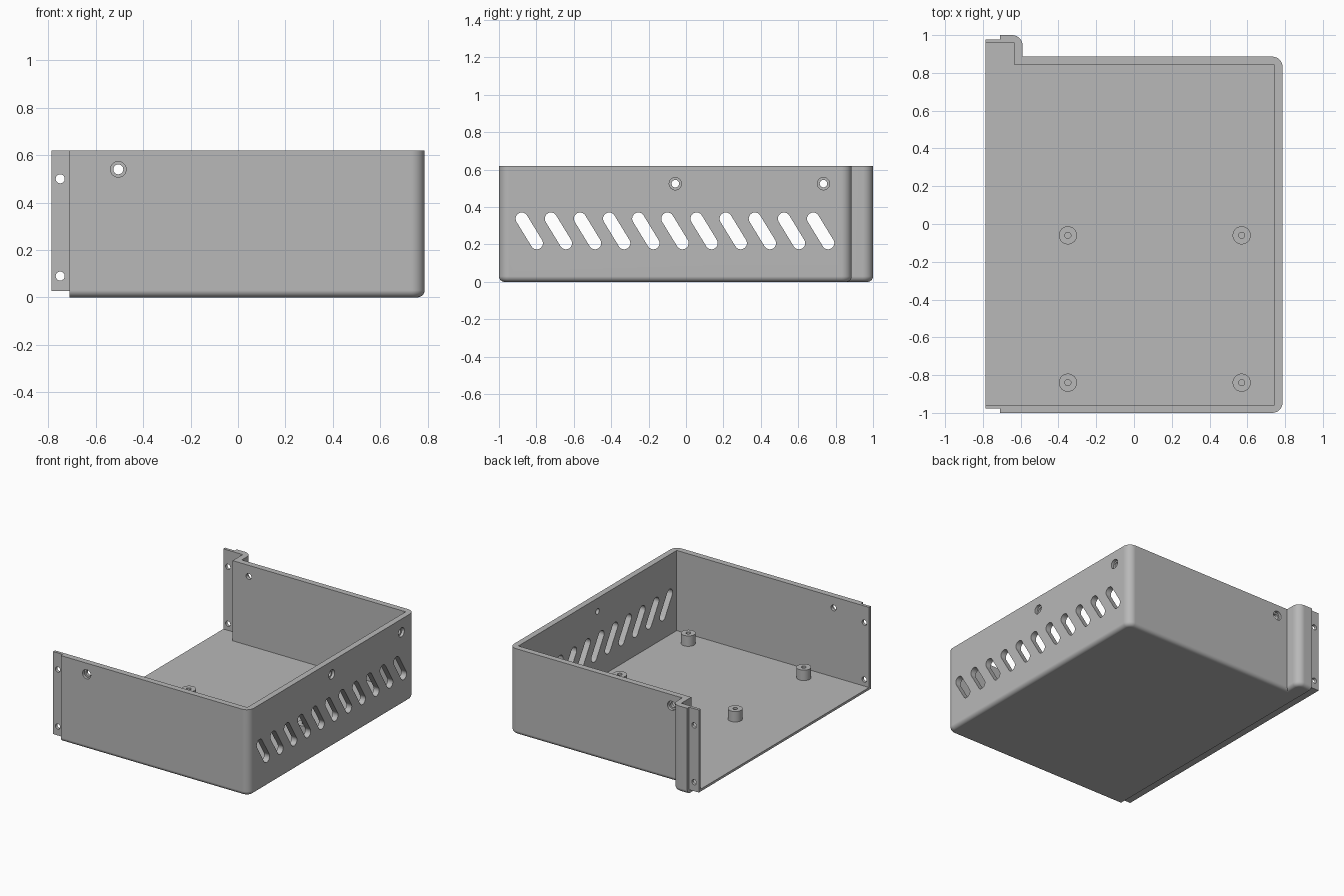
import bpy, bmesh
from math import pi, cos, sin, atan2
from mathutils import Matrix

cube = bpy.data.objects.get("Cube")
if cube:
    bpy.data.objects.remove(cube, do_unlink=True)

grey = bpy.data.materials.new("plain grey")
grey.use_nodes = True
colour = (0.48, 0.48, 0.48, 1)
grey.diffuse_color = colour
grey.node_tree.nodes["Principled BSDF"].inputs["Base Color"].default_value = colour

# Overall sizes
X, FRONT, BACK, BUMP, TOP = 0.787, -1.0, 0.886, 1.0, 0.62
WALL, STEP, LIP_X = 0.043, 0.022, -0.71
BUMP_X = -0.59

# Axis mappings that turn a flat outline into a part extruded along x or y
ALONG_X = Matrix(((0, 0, 1, 0), (1, 0, 0, 0), (0, 1, 0, 0), (0, 0, 0, 1)))
ALONG_Y = Matrix(((1, 0, 0, 0), (0, 0, 1, 0), (0, -1, 0, 0), (0, 0, 0, 1)))


def prism_mesh(points, low, high):
    bm = bmesh.new()
    face = bm.faces.new([bm.verts.new((a, b, low)) for a, b in points])
    moved = bmesh.ops.extrude_face_region(bm, geom=[face])["geom"]
    bmesh.ops.translate(bm, vec=(0, 0, high - low),
                        verts=[v for v in moved if isinstance(v, bmesh.types.BMVert)])
    bmesh.ops.recalc_face_normals(bm, faces=bm.faces)
    return bm


def make_object(name, bm, matrix=None):
    if matrix:
        bm.transform(matrix)
    bmesh.ops.recalc_face_normals(bm, faces=bm.faces)
    mesh = bpy.data.meshes.new(name)
    bm.to_mesh(mesh)
    bm.free()
    mesh.materials.append(grey)
    obj = bpy.data.objects.new(name, mesh)
    bpy.context.collection.objects.link(obj)
    return obj


def prism(name, points, low, high, matrix=None):
    return make_object(name, prism_mesh(points, low, high), matrix)


def circle(a, b, r, n=32):
    return [(a + r * cos(2 * pi * i / n), b + r * sin(2 * pi * i / n)) for i in range(n)]


def rectangle(a0, a1, b0, b1):
    return [(a0, b0), (a1, b0), (a1, b1), (a0, b1)]


def stadium(p, q, r, n=12):
    # Rounded slot outline running from centre p to centre q
    t = atan2(q[1] - p[1], q[0] - p[0])
    return [(c[0] + r * cos(t + s + pi * i / n), c[1] + r * sin(t + s + pi * i / n))
            for c, s in ((q, -pi / 2), (p, pi / 2)) for i in range(n + 1)]


def activate(obj):
    bpy.ops.object.select_all(action='DESELECT')
    obj.select_set(True)
    bpy.context.view_layer.objects.active = obj


def cut(target, cutter):
    activate(target)
    mod = target.modifiers.new("cut", 'BOOLEAN')
    mod.operation, mod.solver, mod.object = 'DIFFERENCE', 'EXACT', cutter
    bpy.ops.object.modifier_apply(modifier=mod.name)
    bpy.data.objects.remove(cutter, do_unlink=True)


def finish(obj):
    activate(obj)
    bpy.ops.object.shade_smooth_by_angle(angle=pi / 6)
    mod = obj.modifiers.new("flat shading", 'WEIGHTED_NORMAL')
    mod.keep_sharp = True


# Solid outer body with rounded upright corners and rounded bottom edges
outline = [(-X, FRONT), (X, FRONT), (X, BACK), (BUMP_X, BACK), (BUMP_X, BUMP), (-X, BUMP)]
bm = prism_mesh(outline, 0, TOP)


def near(v, corner):
    return abs(v.co.x - corner[0]) + abs(v.co.y - corner[1]) < 0.001


rounded = [outline[1], outline[2], outline[4]]
upright = [e for e in bm.edges if any(all(near(v, c) for v in e.verts) for c in rounded)]
bmesh.ops.bevel(bm, geom=upright, offset=0.055, segments=8, profile=0.5, affect='EDGES')
bottom = [e for e in bm.edges if all(v.co.z < 0.001 for v in e.verts)
          and not all(v.co.x < 0.001 - X for v in e.verts)]
bmesh.ops.bevel(bm, geom=bottom, offset=0.03, segments=6, profile=0.5, affect='EDGES')
case = make_object("case_shell", bm)

# Hollow inside, open at the top and on the model's right
cavity = [(-1, FRONT + WALL), (X - WALL, FRONT + WALL), (X - WALL, BACK - WALL),
          (BUMP_X - WALL, BACK - WALL), (BUMP_X - WALL, BUMP - WALL), (-1, BUMP - WALL)]
cut(case, prism("cavity", cavity, WALL, 1))

# Stepped joining lip round the open end
cut(case, prism("lip_front", rectangle(-1, LIP_X, -1.2, FRONT + STEP), -0.1, 1))
cut(case, prism("lip_back", rectangle(-1, LIP_X, BUMP - STEP, 1.2), -0.1, 1))
cut(case, prism("lip_floor", rectangle(-1, LIP_X, -1.2, 1.2), -0.1, 0.026))

# Slanted vents and recessed screw holes in the side wall
for i in range(11):
    y = 0.1558 * i - 0.838
    slot = stadium((y - 0.04, 0.338), (y + 0.04, 0.207), 0.033)
    cut(case, prism("vent", slot, 0.6, 1, ALONG_X))
for y in (-0.85, -0.057, 0.735):
    cut(case, prism("screw_hole", circle(y, 0.525, 0.02), 0.6, 1, ALONG_X))
    cut(case, prism("screw_recess", circle(y, 0.525, 0.033), X - 0.02, 1, ALONG_X))

# Screw holes through front and back walls, and through both lips
holes = [(-0.505, 0.54, 0.021), (-0.75, 0.5, 0.019), (-0.75, 0.09, 0.019)]
for x, z, r in holes:
    cut(case, prism("wall_hole", circle(x, -z, r), -1.2, 1.2, ALONG_Y))
for low, high in ((-1.2, FRONT + 0.02), (BACK - 0.02, 1.2)):
    cut(case, prism("wall_recess", circle(-0.505, -0.54, 0.033), low, high, ALONG_Y))
finish(case)

# Four hollow mounting posts on the floor
for x in (-0.35, 0.57):
    for y in (-0.84, -0.06):
        post = prism("mounting_post", circle(x, y, 0.048), WALL - 0.005, WALL + 0.075)
        cut(post, prism("post_hole", circle(x, y, 0.016), WALL, 1))
        finish(post)
